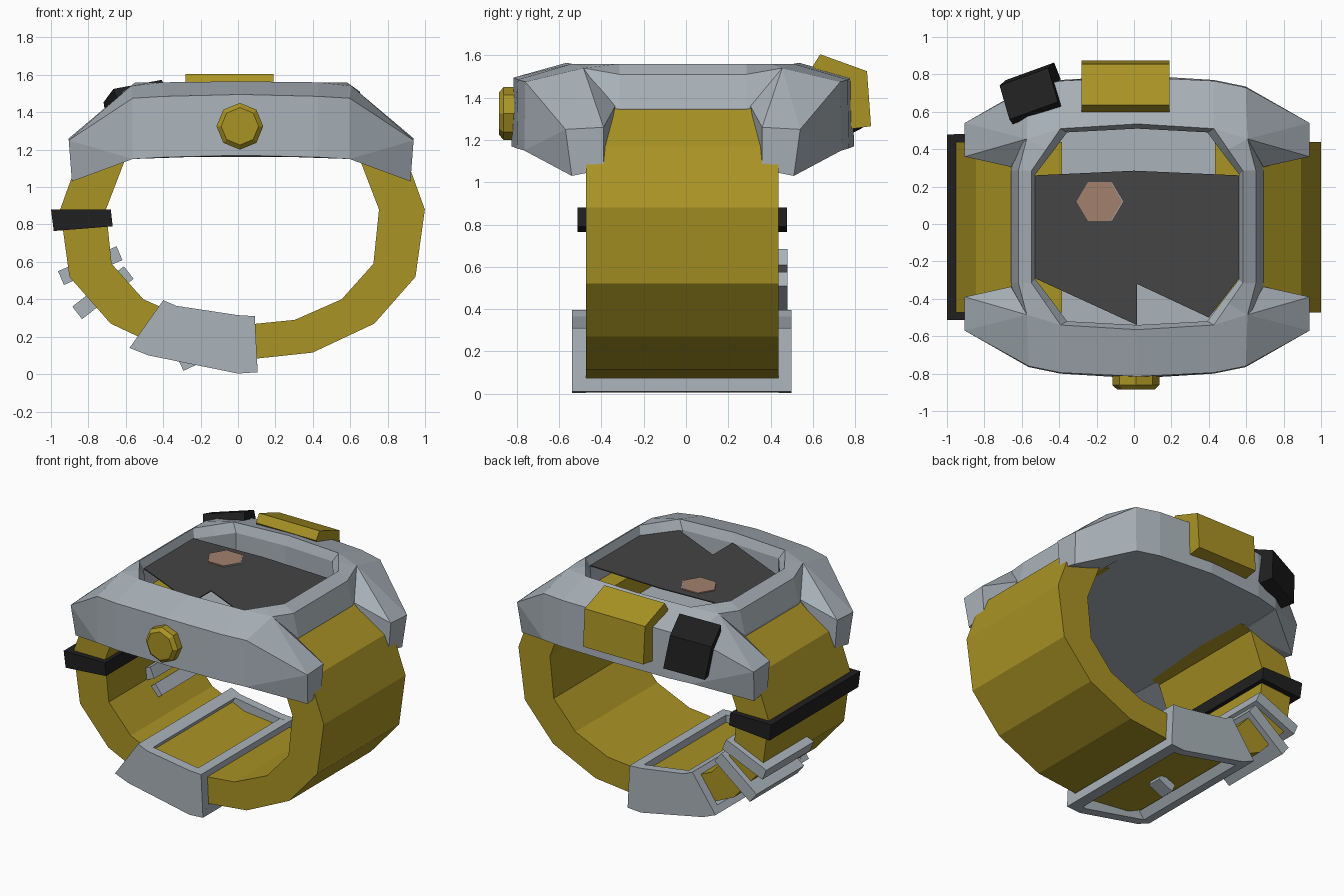
import bpy, bmesh, math
from mathutils import Matrix, Vector

if "Cube" in bpy.data.objects:
    bpy.data.objects.remove(bpy.data.objects["Cube"])

def mat(name, col):
    m = bpy.data.materials.new(name)
    m.diffuse_color = (*col, 1)
    m.use_nodes = True
    m.node_tree.nodes["Principled BSDF"].inputs["Base Color"].default_value = m.diffuse_color
    return m

GREY = mat("steel_grey", (0.40, 0.45, 0.49))
GOLD = mat("mustard_yellow", (0.40, 0.295, 0.018))
BLACK = mat("black", (0.014, 0.014, 0.014))
DARK = mat("screen_grey", (0.058, 0.058, 0.058))
TAN = mat("tan", (0.36, 0.22, 0.155))
CX, CY = 0.017, -0.015          # centre of the watch case

def finish(name, bm, material):
    bmesh.ops.remove_doubles(bm, verts=bm.verts, dist=0.0005)
    bmesh.ops.recalc_face_normals(bm, faces=bm.faces)
    me = bpy.data.meshes.new(name)
    bm.to_mesh(me)
    bm.free()
    me.materials.append(material)
    ob = bpy.data.objects.new(name, me)
    bpy.context.collection.objects.link(ob)
    return ob

def loft(name, rings, material):
    """Skin a list of equal-length closed rings and cap both ends."""
    bm = bmesh.new()
    vs = [[bm.verts.new(p) for p in r] for r in rings]
    n = len(rings[0])
    for a, b in zip(vs, vs[1:]):
        for i in range(n):
            j = (i + 1) % n
            bm.faces.new((a[i], a[j], b[j], b[i]))
    bm.faces.new(vs[0])
    bm.faces.new(vs[-1])
    return finish(name, bm, material)

def prism_y(name, prof, y0, y1, material):
    return loft(name, [[(x, y, z) for x, z in prof] for y in (y0, y1)], material)

def prism_x(name, prof, x0, x1, material):
    return loft(name, [[(x, y, z) for y, z in prof] for x in (x0, x1)], material)

def box(name, c, size, material, tilt=0):
    bm = bmesh.new()
    bmesh.ops.create_cube(bm, size=1, matrix=Matrix.Translation(c)
                          @ Matrix.Rotation(-math.radians(tilt), 4, 'Y')
                          @ Matrix.Diagonal((*size, 1)))
    return finish(name, bm, material)

def hull(name, pts, material):
    bm = bmesh.new()
    for p in pts:
        bm.verts.new(p)
    bmesh.ops.convex_hull(bm, input=bm.verts)
    bmesh.ops.dissolve_limit(bm, angle_limit=0.03, verts=bm.verts, edges=bm.edges)
    return finish(name, bm, material)

# Case: a hollow body lofted from quarter outlines mirrored twice
def full_ring(q):
    right = q + [(x, -y, z) for x, y, z in reversed(q)]
    left = [(-x, y, z) for x, y, z in reversed(right) if x > 0]
    return [(x + CX, y + CY, z) for x, y, z in right + left]

inner = [(0, .525), (.375, .505), (.46, .39), (.545, .28)]
quarters = [
    [(x, y, 1.20) for x, y in inner],
    [(x, y, 1.50) for x, y in inner],
    [(0, .55, 1.565), (.41, .525, 1.56), (.4875, .4125, 1.56), (.565, .30, 1.56)],
    [(0, .55, 1.565), (.41, .525, 1.56), (.59, .47, 1.54), (.635, .30, 1.51)],
    [(0, .80, 1.495), (.41, .78, 1.485), (.58, .745, 1.475), (.675, .30, 1.35)],
    [(0, .81, 1.17), (.41, .785, 1.16), (.58, .75, 1.15), (.65, .30, 1.16)],
]
loft("case", [full_ring(q) for q in quarters], GREY)

# Four lugs that reach out over the strap
lug = [(.58, .745, 1.475), (.59, .47, 1.54), (.675, .32, 1.36), (.922, .375, 1.26),
       (.922, .555, 1.25), (.905, .525, 1.03), (.905, .375, 1.06),
       (.58, .75, 1.15), (.60, .40, 1.15)]
for sx, nx in ((1, "right"), (-1, "left")):
    for sy, ny in ((1, "back"), (-1, "front")):
        hull(f"lug_{ny}_{nx}", [(CX + sx * x, CY + sy * y, z) for x, y, z in lug], GREY)

# Strap: one open band profile, mirrored left to right
outer_half = [(.41, 1.36), (.65, 1.36), (.87, 1.17), (.975, .88), (.925, .52),
              (.705, .27), (.375, .115)]
inner_half = [(.41, 1.19), (.63, 1.14), (.73, .88), (.70, .59), (.53, .40), (.28, .29)]
SX = 0.024

def whole(half, low):
    return ([(SX + x, z) for x, z in half] + [(SX, low)]
            + [(SX - x, z) for x, z in reversed(half)])

out, inn = whole(outer_half, .075), whole(inner_half, .262)
# match counts so the band can be skinned as quads
inn.insert(1, ((inn[0][0] + inn[1][0]) / 2, 1.165))
inn.insert(-1, ((inn[-1][0] + inn[-2][0]) / 2, 1.165))
Y0, Y1 = -.472, .438
loft("strap", [[(a[0], Y0, a[1]), (a[0], Y1, a[1]), (b[0], Y1, b[1]), (b[0], Y0, b[1])]
               for a, b in zip(out, inn)], GOLD)

# Black strap keeper
prism_y("strap_keeper", [(-1, .88), (-.68, .88), (-.67, .79), (-.985, .765)], -.512, .478, BLACK)

# Two clips hooked over the back edge of the strap
box("clip_upper", (-.79, .215, .58), (.34, .53, .08), GREY, tilt=-0 + 23)
box("clip_lower", (-.722, .215, .435), (.35, .53, .085), GREY, tilt=38)

# Buckle: two side plates, end bars and a prong
plate = [(-.58, .14), (-.40, .395), (-.33, .365), (0, .315), (.09, .31),
         (.105, .01), (0, .003), (-.48, .10)]
prism_y("buckle_plate_front", plate, -.54, -.472, GREY)
prism_y("buckle_plate_back", plate, .438, .50, GREY)
bars = {"buckle_bar_inner_left": [(-.43, .35), (-.40, .395), (-.33, .365), (-.36, .31)],
        "buckle_bar_inner_right": [(.02, .26), (.02, .313), (.09, .31), (.092, .26)],
        "buckle_bar_outer_left": [(-.58, .14), (-.55, .18), (-.44, .15), (-.48, .10)],
        "buckle_bar_outer_right": [(.03, .005), (.03, .075), (.102, .075), (.105, .01)]}
for name, prof in bars.items():
    prism_y(name, prof, -.50, .46, GREY)
box("buckle_prong", (-.25, -.02, .07), (.12, .10, .06), GREY, tilt=25)

# Crown on the front: bevelled octagonal knob
def oct_ring(r, y):
    return [(.01 + r * math.cos(i * math.pi / 4), y, 1.325 + r * math.sin(i * math.pi / 4))
            for i in range(8)]

loft("crown", [oct_ring(.125, -.78), oct_ring(.125, -.862), oct_ring(.10, -.885)], GOLD)

# Push buttons on the back edge
button = [(.635, 1.605), (.856, 1.525), (.875, 1.265), (.77, 1.25), (.60, 1.55)]
prism_x("yellow_button", button, -.28, .19, GOLD)
small = prism_x("black_button", [(y - .74, z - 1.42) for y, z in button], -.14, .14, BLACK)
small.data.transform(Matrix.Translation((-.54, .70, 1.385))
                     @ Matrix.Rotation(math.radians(20), 4, 'Z')
                     @ Matrix.Rotation(math.radians(-10), 4, 'Y')
                     @ Matrix.Diagonal((1, .85, .9, 1)))

# Broken screen plate with jagged front edge
screen = [(-.53, .26), (0, .285), (.562, .26), (.562, -.29), (.40, -.50),
          (.015, -.32), (.015, -.54), (-.53, -.29)]
loft("screen", [[(x, y, z) for x, y in screen] for z in (1.496, 1.503)], DARK)

# Tan dial spot on the screen, with a small grey rim behind it
def hexagon(cx, cy, r, z):
    return [(cx + r * math.cos(i * math.pi / 3), cy + r * .97 * math.sin(i * math.pi / 3), z)
            for i in range(6)]

loft("dial_rim", [hexagon(-.178, .12, .12, z) for z in (1.50, 1.507)], GREY)
loft("dial_spot", [hexagon(-.185, .12, .123, z) for z in (1.503, 1.511)], TAN)
